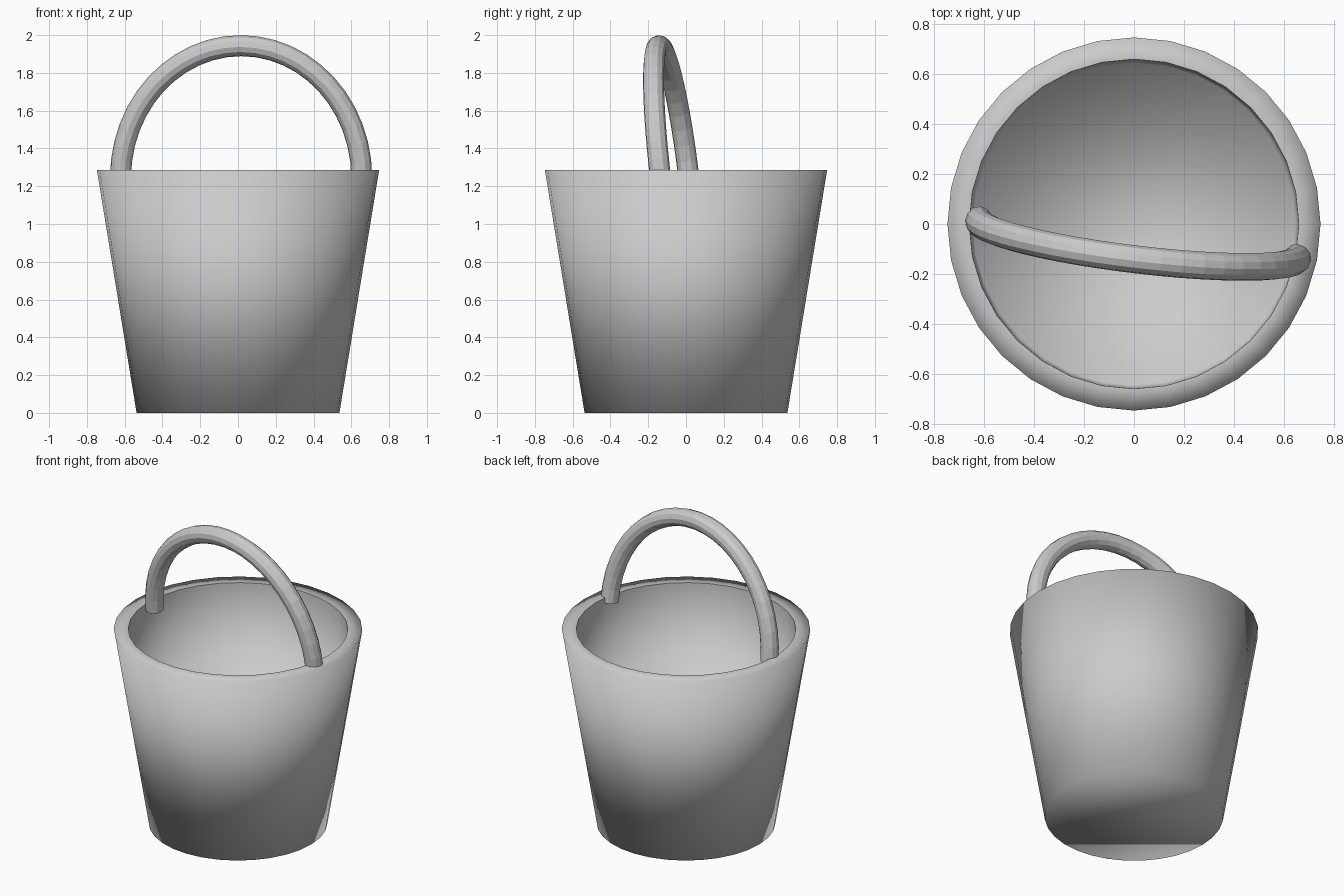
import bpy, bmesh, math
from mathutils import Vector

if "Cube" in bpy.data.objects:
    bpy.data.objects.remove(bpy.data.objects["Cube"])

SIDES = 32


def finish(name, bm, smooth):
    for f in bm.faces:
        f.smooth = smooth
    me = bpy.data.meshes.new(name)
    bm.to_mesh(me)
    bm.free()
    ob = bpy.data.objects.new(name, me)
    bpy.context.collection.objects.link(ob)
    return ob


def add_ring(bm, n, point):
    return [bm.verts.new(point(2 * math.pi * i / n)) for i in range(n)]


def bridge(bm, a, b):
    n = len(a)
    for i in range(n):
        j = (i + 1) % n
        bm.faces.new((a[i], a[j], b[j], b[i]))


def circle(r, z):
    return lambda t: (r * math.cos(t), r * math.sin(t), z)


# Bucket: smooth outer shell running from the base over the flat rim
bm = bmesh.new()
base = add_ring(bm, SIDES, circle(0.537, 0))
lip = add_ring(bm, SIDES, circle(0.747, 1.285))
rim = add_ring(bm, SIDES, circle(0.66, 1.285))
bm.faces.new(base[::-1])
bridge(bm, base, lip)
bridge(bm, lip, rim)

# Bucket: straight inner wall and raised floor, sharp at the inner rim
floor = add_ring(bm, SIDES, circle(0.645, 0.78))
bridge(bm, rim, floor)
bm.faces.new(floor)
for i in range(SIDES):
    bm.edges.get((rim[i], rim[(i + 1) % SIDES])).smooth = False
finish("bucket", bm, True)

# Handle: faceted tube along a leaning half ellipse
left = Vector((-0.622, 0.015, 1.245))
right = Vector((0.655, -0.135, 1.245))
centre = (left + right) / 2
half = (right - left) / 2
rise = Vector((0, -0.083, 0.699))
normal = half.cross(rise).normalized()
STEPS, TUBE = 24, 0.056

bm = bmesh.new()
rings = []
for s in range(STEPS + 1):
    a = math.pi * s / STEPS
    p = centre - half * math.cos(a) + rise * math.sin(a)
    tangent = (half * math.sin(a) + rise * math.cos(a)).normalized()
    side = normal.cross(tangent)
    rings.append(add_ring(bm, 12, lambda t: p + TUBE * (side * math.cos(t) + normal * math.sin(t))))
for a, b in zip(rings, rings[1:]):
    bridge(bm, a, b)
bm.faces.new(rings[0])
bm.faces.new(rings[-1])
bmesh.ops.recalc_face_normals(bm, faces=bm.faces)
finish("handle", bm, False)
